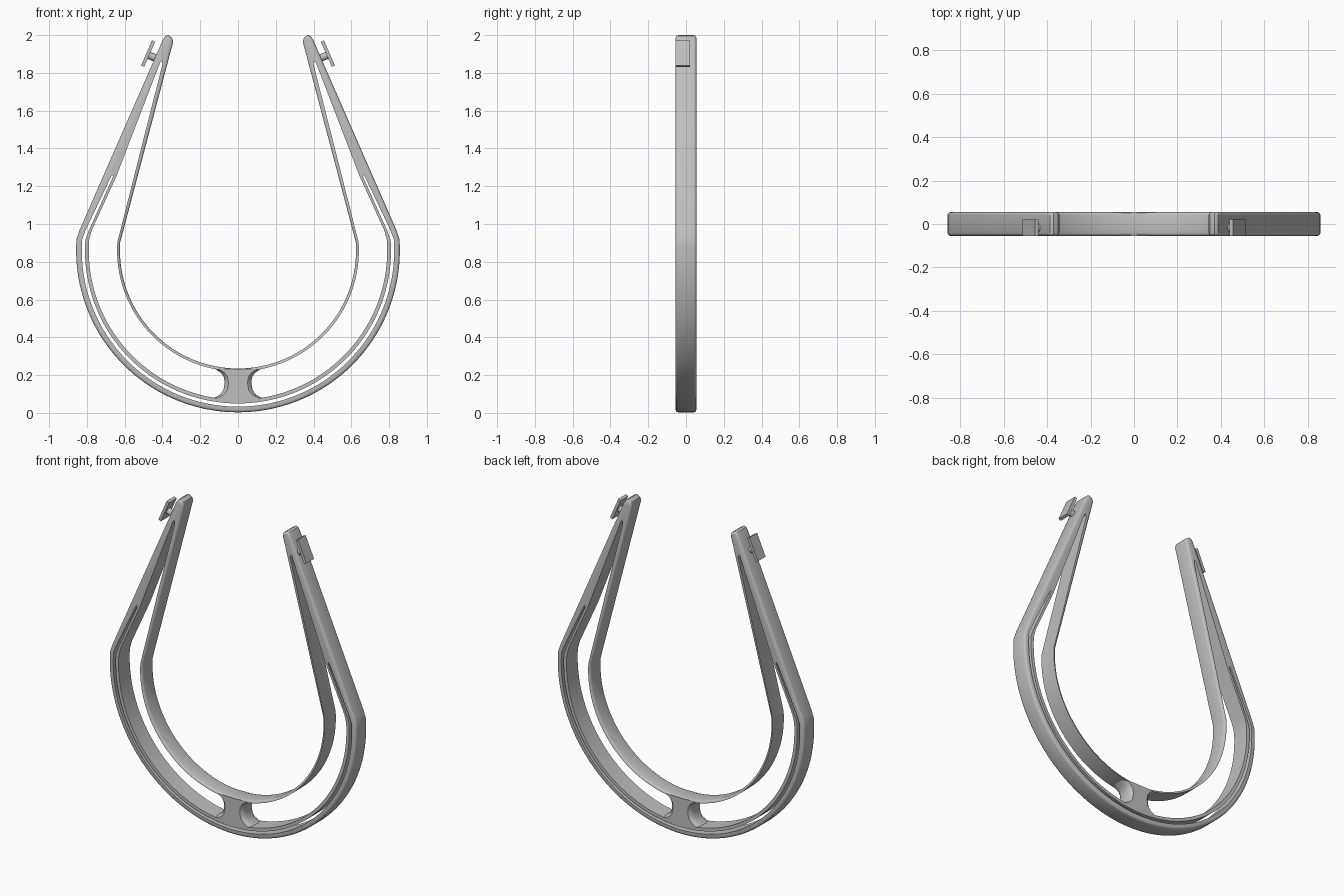
import bpy, bmesh, math
from mathutils import Matrix, Vector

cube = bpy.data.objects.get("Cube")
if cube:
    bpy.data.objects.remove(cube, do_unlink=True)

DEPTH = 0.055          # half thickness front to back
CENTRE = 0.86          # height of the arc centre

grey = bpy.data.materials.new("satin_grey")
grey.use_nodes = True
colour = (0.52, 0.52, 0.52, 1)
grey.diffuse_color = colour
grey.node_tree.nodes["Principled BSDF"].inputs["Base Color"].default_value = colour


def finish(name, bm):
    bmesh.ops.recalc_face_normals(bm, faces=bm.faces)
    mesh = bpy.data.meshes.new(name)
    bm.to_mesh(mesh)
    bm.free()
    mesh.materials.append(grey)
    ob = bpy.data.objects.new(name, mesh)
    bpy.context.collection.objects.link(ob)
    return ob


def smooth(ob):
    bpy.ops.object.select_all(action="DESELECT")
    ob.select_set(True)
    bpy.context.view_layer.objects.active = ob
    bpy.ops.object.shade_smooth_by_angle(angle=math.radians(35))


def arc(r, end, steps=40):
    """Arc from the bottom centre round to the +x side."""
    angles = [math.radians(end) * i / steps for i in range(steps + 1)]
    return [(r * math.sin(a), CENTRE - r * math.cos(a)) for a in angles]


def prism(name, half, depth, bevel=0):
    """Mirror a half outline that starts and ends on x = 0, then extrude it."""
    loop = half + [(-x, z) for x, z in reversed(half[1:-1])]
    bm = bmesh.new()
    face = bm.faces.new([bm.verts.new((x, -depth, z)) for x, z in loop])
    new = bmesh.ops.extrude_face_region(bm, geom=[face])["geom"]
    bmesh.ops.translate(bm, vec=(0, 2 * depth, 0),
                        verts=[v for v in new if isinstance(v, bmesh.types.BMVert)])
    if bevel:
        rim = [e for e in bm.edges if abs(e.verts[0].co.y - e.verts[1].co.y) < 1e-5]
        bmesh.ops.bevel(bm, geom=rim, offset=bevel, segments=3, profile=0.5,
                        affect="EDGES", clamp_overlap=True)
    return finish(name, bm)


# Horseshoe body: outer arc, rounded arm tip, inner arc
tip = [(0.84, 0.965), (0.398, 1.975), (0.386, 1.994), (0.37, 2.0),
       (0.349, 1.986), (0.343, 1.965)]
body = prism("horseshoe_frame",
             arc(0.857, 94) + tip + arc(0.625, 94)[::-1], DEPTH, 0.014)

# Wide opening and the narrow slit that follows the outer edge
opening = prism("opening_cutter", arc(0.79, 94)
                + [(0.775, 0.965), (0.645, 1.25), (0.416, 1.845), (0.41, 1.86),
                   (0.402, 1.86), (0.4, 1.845)] + arc(0.64, 94)[::-1], 0.1)
slit = prism("slit_cutter", arc(0.827, 94)
             + [(0.808, 0.965), (0.672, 1.25), (0.663, 1.26), (0.662, 1.25),
                (0.79, 0.965)] + arc(0.81, 94)[::-1], 0.1)
for cutter in (opening, slit):
    cutter.hide_render = True
    mod = body.modifiers.new("cut", "BOOLEAN")
    mod.operation = "DIFFERENCE"
    mod.solver = "EXACT"
    mod.object = cutter
graph = bpy.context.evaluated_depsgraph_get()
body.data = bpy.data.meshes.new_from_object(body.evaluated_get(graph))
body.modifiers.clear()
for cutter in (opening, slit):
    bpy.data.objects.remove(cutter, do_unlink=True)
smooth(body)

# Waisted stem joining the inner and outer bands
levels = [(0.064, 0.15), (0.08, 0.125), (0.095, 0.097), (0.12, 0.077), (0.16, 0.07),
          (0.19, 0.075), (0.212, 0.09), (0.232, 0.12)]
bm = bmesh.new()
rings = []
for z, w in levels:
    quarter = [(w, 0.025), (w - 0.006, 0.044), (w - 0.02, DEPTH)]
    right = [(x, -y) for x, y in quarter[::-1]] + quarter
    section = right + [(-x, -y) for x, y in right]
    rings.append([bm.verts.new((x, y, z)) for x, y in section])
for low, high in zip(rings, rings[1:]):
    for i in range(len(low)):
        j = (i + 1) % len(low)
        bm.faces.new((low[i], low[j], high[j], high[i]))
bm.faces.new(rings[0])
bm.faces.new(rings[-1])
smooth(finish("centre_stem", bm))

# Small clip plate on a peg, outside each arm tip
slope = math.atan2(0.442, 1.01)
for side, label in ((1, "left"), (-1, "right")):
    turn = Matrix.Rotation(-slope * side, 4, "Y")
    place = Matrix.Translation((0.476 * side, -0.0175, 1.902)) @ turn
    bm = bmesh.new()
    bmesh.ops.create_cube(bm, size=1, matrix=place @ Matrix.Diagonal((0.018, 0.075, 0.145, 1)))
    finish(label + "_clip_plate", bm)

    bm = bmesh.new()
    inward = place @ Matrix.Translation((-0.025 * side, 0, -0.006))
    bmesh.ops.create_cone(bm, cap_ends=True, segments=24, radius1=0.02, radius2=0.02,
                          depth=0.05, matrix=inward @ Matrix.Rotation(math.pi / 2, 4, "Y"))
    smooth(finish(label + "_clip_peg", bm))
